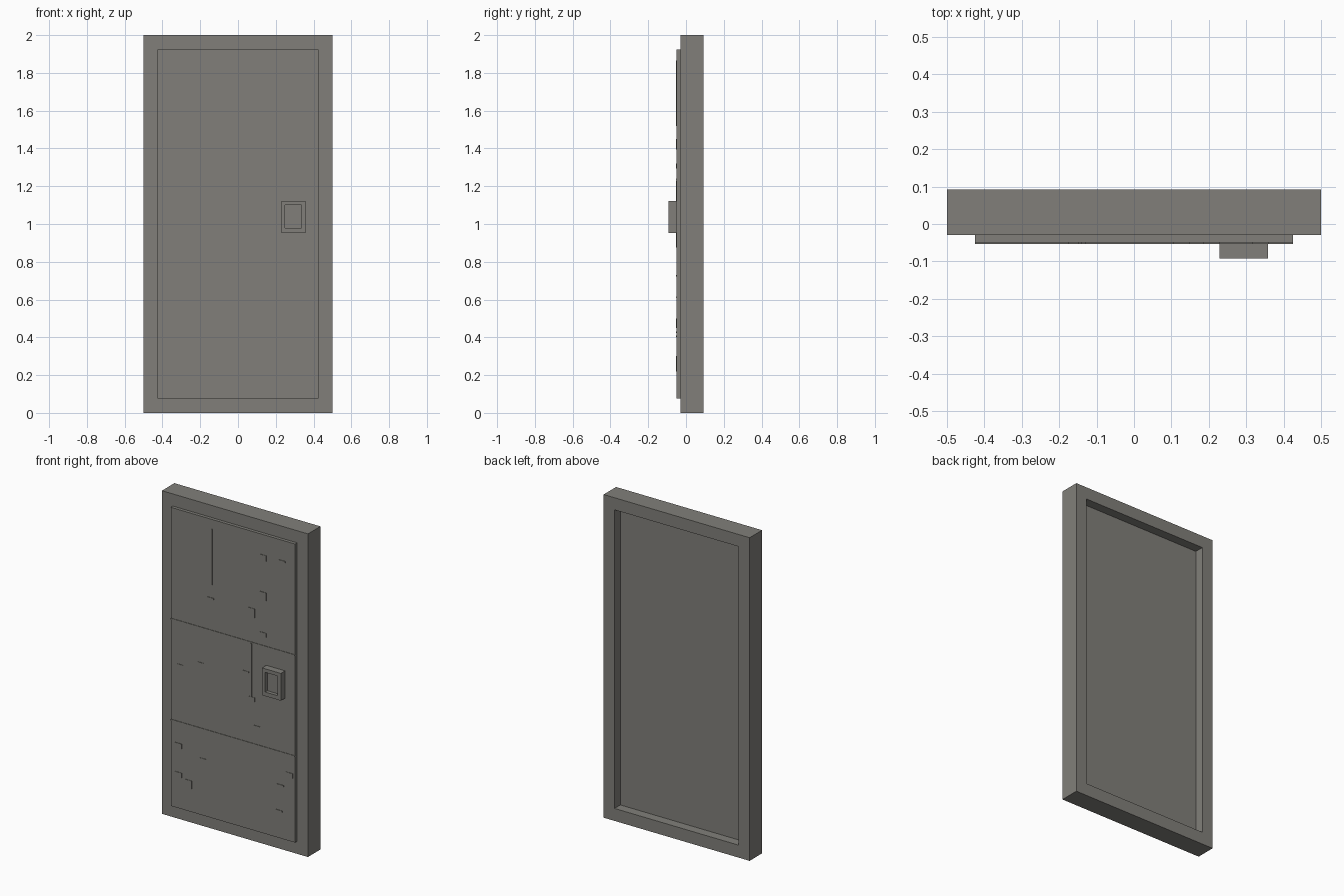
import bpy
import bmesh

default = bpy.data.objects.get("Cube")
if default:
    bpy.data.objects.remove(default, do_unlink=True)

# One warm grey metal for everything
metal = bpy.data.materials.new("warm grey metal")
metal.use_nodes = True
grey = (0.22, 0.213, 0.195, 1.0)
metal.diffuse_color = grey
metal.node_tree.nodes["Principled BSDF"].inputs["Base Color"].default_value = grey


def add_rect_loop(bm, rect, y):
    """Four corners of a rectangle (left, right, bottom, top) at depth y."""
    left, right, bottom, top = rect
    corners = ((left, bottom), (right, bottom), (right, top), (left, top))
    return [bm.verts.new((x, y, z)) for x, z in corners]


def add_loft(bm, sections, ring=False):
    """Join rectangular sections; close into a ring or cap both ends."""
    loops = [add_rect_loop(bm, rect, y) for rect, y in sections]
    pairs = list(zip(loops, loops[1:]))
    if ring:
        pairs.append((loops[-1], loops[0]))
    else:
        bm.faces.new(loops[0])
        bm.faces.new(loops[-1])
    for a, b in pairs:
        for i in range(4):
            j = (i + 1) % 4
            bm.faces.new((a[i], a[j], b[j], b[i]))


def finish(name, bm):
    bmesh.ops.recalc_face_normals(bm, faces=bm.faces)
    mesh = bpy.data.meshes.new(name)
    bm.to_mesh(mesh)
    bm.free()
    mesh.materials.append(metal)
    obj = bpy.data.objects.new(name, mesh)
    bpy.context.collection.objects.link(obj)
    return obj


def loft(name, sections, ring=False):
    bm = bmesh.new()
    add_loft(bm, sections, ring)
    return finish(name, bm)


def plates(name, rects, front, back):
    bm = bmesh.new()
    for rect in rects:
        add_loft(bm, [(rect, back), (rect, front)])
    return finish(name, bm)


# Depths from front to back
PAD_FRONT, PAD_FLOOR = -0.092, -0.07
DETAIL_FRONT, PANEL_FRONT = -0.053, -0.05
FRAME_FRONT, PANEL_BACK, FRAME_BACK = -0.03, 0.035, 0.092

# Outer frame and the door leaf filling its opening
outline = (-0.5, 0.5, 0, 2)
opening = (-0.425, 0.425, 0.077, 1.925)
loft("door_frame", [(outline, FRAME_FRONT), (outline, FRAME_BACK),
                    (opening, FRAME_BACK), (opening, FRAME_FRONT)], ring=True)
loft("door_panel", [(opening, PANEL_FRONT), (opening, PANEL_BACK)])

# Lock pad with a recessed centre
pad = (0.229, 0.358, 0.953, 1.122)
recess = (0.25, 0.336, 0.978, 1.1)
loft("lock_pad", [(pad, PANEL_FRONT), (pad, PAD_FRONT),
                  (recess, PAD_FRONT), (recess, PAD_FLOOR)])

# Slim raised strips: two full-width rails and two upright bars
STRIP = 0.008
rails = [(opening[0], opening[1], z - STRIP, z) for z in (0.615, 1.24)]
bars = [(x - STRIP, x, low, high)
        for x, low, high in ((-0.14, 1.52, 1.865), (0.13, 0.895, 1.23))]
plates("panel_strips", rails + bars, DETAIL_FRONT, PANEL_FRONT)

# Small raised tabs, placed by right edge and top edge, with their height
TAB_WIDTH = 0.045
tabs = [(0.23, 1.8, 0.035), (0.23, 1.57, 0.05), (0.15, 1.45, 0.055),
        (0.23, 1.32, 0.025), (0.15, 0.9, 0.025), (-0.35, 0.48, 0.03),
        (-0.35, 0.3, 0.03), (-0.28, 0.27, 0.05), (0.41, 0.5, 0.03)]
plates("panel_tabs", [(x - TAB_WIDTH, x, z - h, z) for x, z, h in tabs],
       DETAIL_FRONT, PANEL_FRONT)

# Thin raised dashes, placed by right edge and top edge
dashes = [(0.36, 1.8), (-0.13, 1.44), (-0.2, 1.02), (-0.34, 0.97),
          (0.11, 1.05), (0.19, 0.73), (-0.18, 0.43), (0.35, 0.41), (0.34, 0.25)]
plates("panel_dashes", [(x - TAB_WIDTH, x, z - STRIP, z) for x, z in dashes],
       DETAIL_FRONT, PANEL_FRONT)
